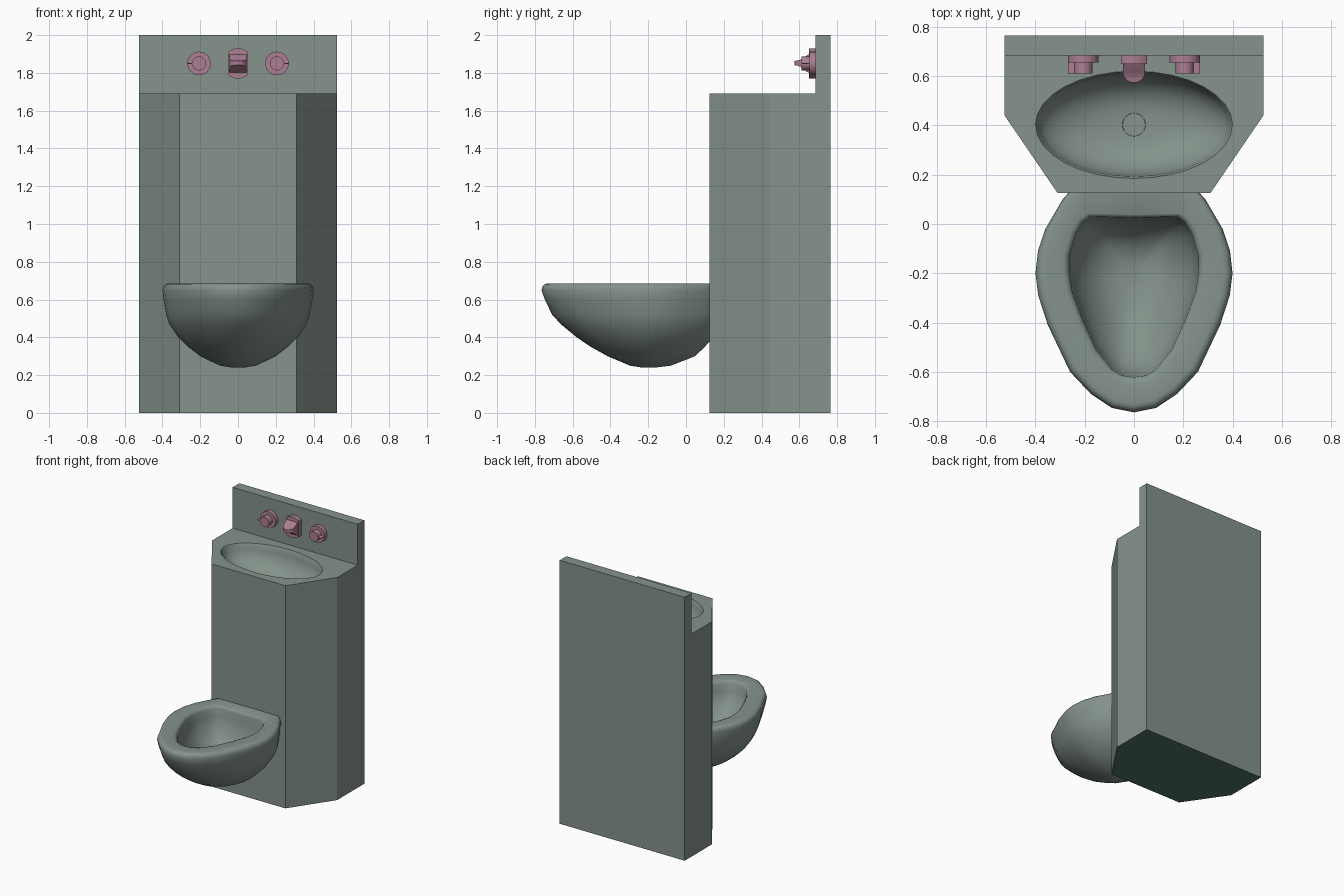
import bpy, bmesh, math

if "Cube" in bpy.data.objects:
    bpy.data.objects.remove(bpy.data.objects["Cube"])

def material(name, rgb):
    m = bpy.data.materials.new(name)
    m.diffuse_color = (*rgb, 1)
    m.use_nodes = True
    m.node_tree.nodes["Principled BSDF"].inputs["Base Color"].default_value = m.diffuse_color
    return m

ENAMEL = material("grey green enamel", (0.232, 0.292, 0.258))
FITTING = material("dusty pink fitting", (0.41, 0.21, 0.29))
UNDERSIDE = material("dark teal underside", (0.08, 0.16, 0.14))

def finish(bm, name, mat, angle=30):
    bmesh.ops.recalc_face_normals(bm, faces=bm.faces)
    me = bpy.data.meshes.new(name)
    bm.to_mesh(me)
    bm.free()
    ob = bpy.data.objects.new(name, me)
    bpy.context.collection.objects.link(ob)
    me.materials.append(mat)
    bpy.ops.object.select_all(action='DESELECT')
    ob.select_set(True)
    bpy.context.view_layer.objects.active = ob
    bpy.ops.object.shade_smooth_by_angle(angle=math.radians(angle))
    return ob

def loft(bm, rings, cap_start=True, cap_end=True):
    """Skin a list of equal-length point rings; returns the vertex rings."""
    vr = [[bm.verts.new(p) for p in r] for r in rings]
    for a, b in zip(vr, vr[1:]):
        n = len(a)
        for i in range(n):
            bm.faces.new((a[i], a[(i + 1) % n], b[(i + 1) % n], b[i]))
    if cap_start:
        bm.faces.new(vr[0])
    if cap_end:
        bm.faces.new(vr[-1])
    return vr

# Cabinet with backsplash and sunken sink basin, one closed mesh
W, F, TOP, H = 0.525, 0.31, 1.69, 2.0
bm = bmesh.new()
side = {}
for s in (-1, 1):
    pts = [(F, .125, 0), (F, .125, TOP), (W, .44, 0), (W, .44, TOP),
           (W, .765, 0), (W, .765, H), (W, .685, H), (W, .685, TOP)]
    side[s] = v = [bm.verts.new((s * x, y, z)) for x, y, z in pts]
    bm.faces.new((v[0], v[2], v[3], v[1]))
    bm.faces.new((v[2], v[4], v[5], v[6], v[7], v[3]))
L, R = side[-1], side[1]
for a, b in ((0, 1), (4, 5), (5, 6), (6, 7)):
    bm.faces.new((L[a], R[a], R[b], L[b]))
bm.faces.new((L[0], L[2], L[4], R[4], R[2], R[0])).material_index = 1
# basin: short upright lip, then rings shrinking to the round drain
N, DRAIN, DEPTH, LIP = 32, 0.047, 0.19, 0.014

def oval(rx, ry, z):
    return [(rx * math.cos(a), 0.403 + ry * math.sin(a), z)
            for a in (2 * math.pi * i / N for i in range(N))]

rings = [oval(.40, .218, TOP)]
for k in range(9):
    t = k / 8 * math.pi / 2
    rx, ry = (DRAIN + (r - DRAIN) * math.cos(t) for r in (.392, .21))
    rings.append(oval(rx, ry, TOP - LIP - (DEPTH - LIP) * math.sin(t)))
rings.append(oval(DRAIN * .98, DRAIN * .98, TOP - DEPTH - .004))
vr = loft(bm, rings, cap_start=False)
# counter top around the basin mouth
loop = [L[1], L[3], L[7], R[7], R[3], R[1]]
edges = [bm.edges.get((a, b)) or bm.edges.new((a, b))
         for ring in (loop, vr[0]) for a, b in zip(ring, ring[1:] + ring[:1])]
bmesh.ops.triangle_fill(bm, edges=edges, use_beauty=True, normal=(0, 0, 1))
finish(bm, "cabinet_with_basin", ENAMEL).data.materials.append(UNDERSIDE)

# Toilet bowl: half outlines front to back, mirrored, then lofted
OUTER = [(0, -.765), (.09, -.747), (.175, -.69), (.26, -.6), (.35, -.41), (.389, -.29),
         (.4, -.2), (.39, -.11), (.36, -.02), (.29, .10), (.2, .2), (0, .2)]
INNER = [(0, -.622), (.05, -.615), (.09, -.59), (.155, -.507), (.21, -.385), (.252, -.27),
         (.263, -.19), (.262, -.13), (.235, -.04), (.205, .008), (.172, .03), (0, .025)]
CY = -0.2

def outline(half, z, sx, front, back):
    pts = half + [(-x, y) for x, y in half[-2:0:-1]]
    return [(x * sx, CY + (y - CY) * (front if y < CY else back), z) for x, y in pts]

outer_steps = [(.24, .08, .06, .10), (.25, .24, .17, .30), (.30, .50, .38, .62),
               (.35, .66, .54, .75), (.40, .79, .67, .86), (.47, .91, .82, .95),
               (.52, .95, .90, 1), (.60, .985, .97, 1), (.65, 1, 1, 1),
               (.672, .985, .988, 1), (.683, .95, .965, 1), (.685, .91, .94, 1)]
inner_steps = [(.685, 1.09, 1.07, 1.06), (.68, 1.04, 1.03, 1.02), (.665, 1, 1, 1),
               (.61, .99, .99, .98), (.53, .9, .88, .9), (.45, .7, .66, .72),
               (.40, .46, .42, .5), (.375, .2, .18, .2)]
bm = bmesh.new()
loft(bm, [outline(OUTER, *s) for s in outer_steps] + [outline(INNER, *s) for s in inner_steps])
finish(bm, "toilet_bowl", ENAMEL, 60)

# Fittings on the backsplash
WALL, ZC = 0.686, 1.85

def prism(name, pts, y0, y1):
    bm = bmesh.new()
    loft(bm, [[(x, y, z) for x, z in pts] for y in (y0, y1)])
    return finish(bm, name, FITTING)

def arc(r, a0, a1, n, cx=0.0, cz=ZC):
    return [(cx + r * math.cos(math.radians(a0 + (a1 - a0) * i / n)),
             cz + r * math.sin(math.radians(a0 + (a1 - a0) * i / n))) for i in range(n + 1)]

# two valves: round flange, round knob and a thin fin pointing outward
for s, label in ((-1, "left"), (1, "right")):
    cx = s * 0.206
    prism(label + "_valve_flange", arc(.0625, 0, 345, 23, cx), WALL, .655)
    prism(label + "_valve_knob", arc(.037, 0, 345, 23, cx), .657, .611)
    fin = [(.03, -.004), (.063, -.002), (.063, .002), (.03, .004)]
    prism(label + "_valve_fin", [(cx + s * x, ZC + z) for x, z in fin], .656, .612)

# spout plate: disc with trimmed sides
trim = math.degrees(math.acos(.053 / .08))
prism("spout_plate", arc(.08, trim, 180 - trim, 8) + arc(.08, 180 + trim, 360 - trim, 8), WALL, .65)

# spout: slices along y, rounded in plan and narrowing quickly toward the tip
bm = bmesh.new()
slices = []
for y, lo, hi in ((.655, 1.80, 1.90), (.64, 1.805, 1.893), (.618, 1.822, 1.878),
                  (.603, 1.834, 1.869), (.59, 1.838, 1.866), (.58, 1.84, 1.864),
                  (.5745, 1.841, 1.862)):
    w = math.sqrt(.045 ** 2 - min(0, y - .618) ** 2)
    slices.append([(-w, y, lo), (w, y, lo), (w, y, hi), (-w, y, hi)])
loft(bm, slices)
finish(bm, "spout", FITTING)
